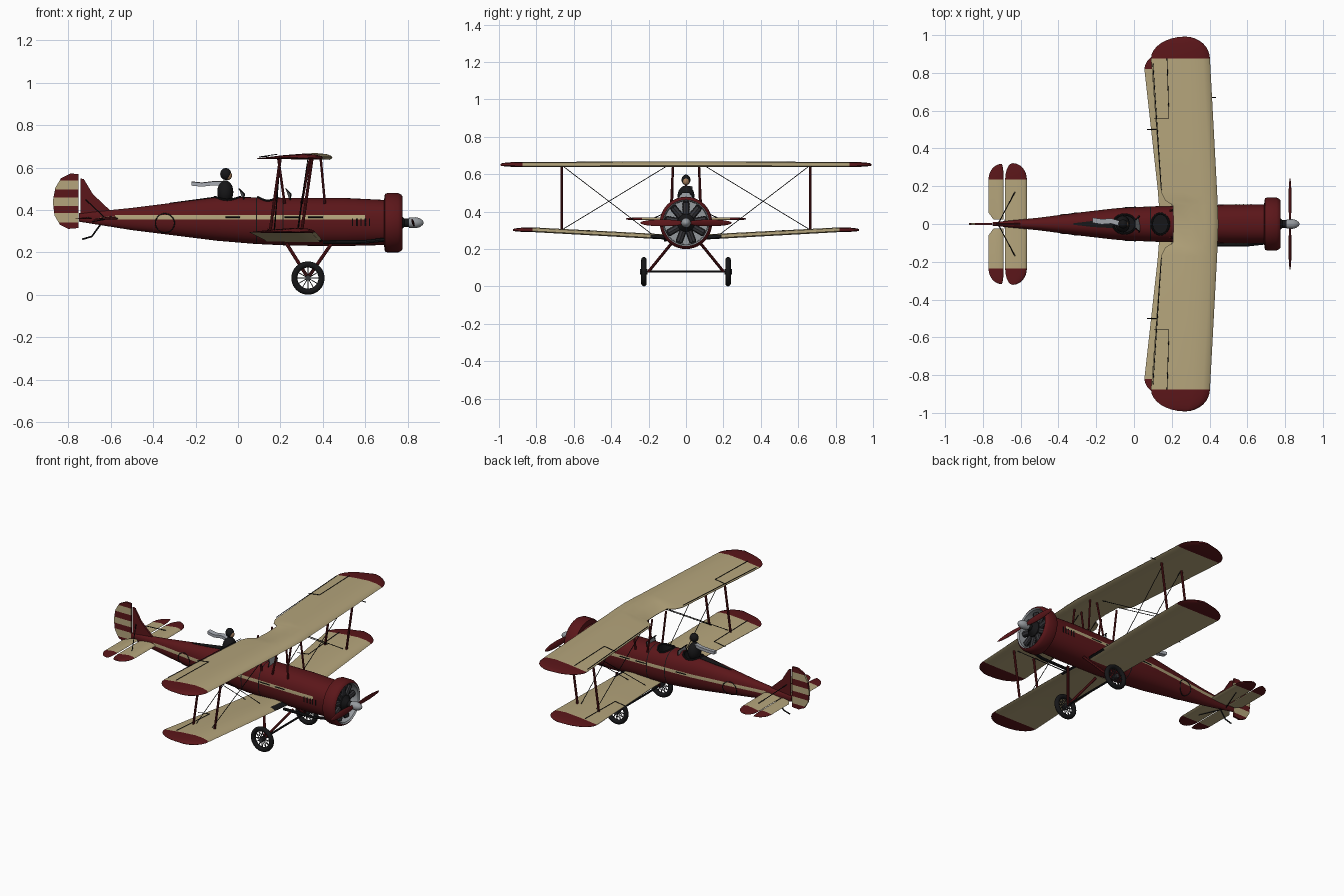
import bpy, bmesh, math
from mathutils import Vector, Matrix

old = bpy.data.objects.get("Cube")
if old:
    bpy.data.objects.remove(old)
made = []


def material(name, *rgb):
    m = bpy.data.materials.new(name)
    m.use_nodes = True
    m.diffuse_color = (*rgb, 1)
    m.node_tree.nodes["Principled BSDF"].inputs["Base Color"].default_value = (*rgb, 1)
    return m


RED = material("dark red", .105, .008, .01)
CREAM = material("cream fabric", .46, .375, .2)
BLACK = material("black", .008, .008, .009)
GREY = material("metal grey", .3, .32, .34)
DARK = material("engine dark grey", .035, .035, .04)
SCARF = material("scarf grey", .38, .4, .44)
SKIN = material("skin tan", .4, .22, .11)


def finish(name, bm, *mats):
    bmesh.ops.recalc_face_normals(bm, faces=bm.faces[:])
    me = bpy.data.meshes.new(name)
    bm.to_mesh(me)
    bm.free()
    for m in mats:
        me.materials.append(m)
    ob = bpy.data.objects.new(name, me)
    bpy.context.collection.objects.link(ob)
    made.append(ob)
    return ob


def loft(rings, caps=True):
    bm = bmesh.new()
    vs = [[bm.verts.new(p) for p in r] for r in rings]
    n = len(vs[0])
    for a, b in zip(vs, vs[1:]):
        for i in range(n):
            bm.faces.new((a[i], a[(i + 1) % n], b[(i + 1) % n], b[i]))
    if caps:
        bm.faces.new(vs[0])
        bm.faces.new(vs[-1])
    return bm


def cut(bm, axis, values):
    for v in values:
        no = Vector((0, 0, 0))
        no[axis] = 1
        bmesh.ops.bisect_plane(bm, geom=bm.verts[:] + bm.edges[:] + bm.faces[:],
                               plane_co=no * v, plane_no=no)


def paint(bm, rule):
    for f in bm.faces:
        f.material_index = rule(f.calc_center_median())


def tubes(name, paths, r, mat, closed=False):
    cu = bpy.data.curves.new(name, "CURVE")
    cu.dimensions = "3D"
    cu.bevel_depth, cu.bevel_resolution, cu.use_fill_caps = r, 2, True
    for path in paths:
        sp = cu.splines.new("POLY")
        sp.points.add(len(path) - 1)
        for p, co in zip(sp.points, path):
            p.co = (*co, 1)
        sp.use_cyclic_u = closed
    cu.materials.append(mat)
    ob = bpy.data.objects.new(name, cu)
    bpy.context.collection.objects.link(ob)
    made.append(ob)


def both(*paths):
    return [[(x, s * y, z) for x, y, z in p] for s in (1, -1) for p in paths]


def lathe(name, profile, *mats, z=.34, rule=None, n=40, caps=True):
    rings = [[(x, r * math.cos(k * math.tau / n), z + r * math.sin(k * math.tau / n))
              for k in range(n)] for x, r in profile]
    bm = loft(rings, caps)
    if rule:
        paint(bm, rule)
    return finish(name, bm, *mats)


def ball(name, loc, size, mat, tilt=0):
    bm = bmesh.new()
    bmesh.ops.create_uvsphere(bm, u_segments=20, v_segments=12, radius=1)
    bm.transform(Matrix.Translation(loc) @ Matrix.Rotation(tilt, 4, "Y") @ Matrix.Diagonal((*size, 1)))
    return finish(name, bm, mat)


def plate(name, outline, thick, *mats, cuts=(), rule=None):
    bm = loft([[(x, s * thick / 2, z) for x, z in outline] for s in (1, -1)])
    cut(bm, 2, cuts)
    if rule:
        paint(bm, rule)
    return finish(name, bm, *mats)


# Fuselage: rounded sections of x, half width, bottom, top
SECTIONS = [(-.75, .009, .345, .385), (-.5, .034, .305, .41), (-.3, .06, .28, .435),
            (-.1, .083, .255, .462), (.08, .093, .24, .46), (.25, .098, .232, .457),
            (.5, .103, .23, .457), (.7, .103, .235, .447)]
POWER = 2.3


def section(x):
    for a, b in zip(SECTIONS, SECTIONS[1:]):
        if x <= b[0]:
            t = (x - a[0]) / (b[0] - a[0])
            return [p + t * (q - p) for p, q in zip(a[1:], b[1:])]
    return SECTIONS[-1][1:]


def drop(f):
    return max(0, 1 - min(1, abs(f)) ** POWER) ** (1 / POWER)


def side_y(x, z):
    w, lo, hi = section(x)
    return w * drop((2 * z - lo - hi) / (hi - lo))


def top_z(x, y):
    w, lo, hi = section(x)
    return (lo + hi) / 2 + (hi - lo) / 2 * drop(y / w)


def ring(x):
    w, lo, hi = section(x)
    out = []
    for k in range(40):
        c, s = math.cos(k * math.tau / 40), math.sin(k * math.tau / 40)
        c, s = [math.copysign(abs(v) ** (2 / POWER), v) for v in (c, s)]
        out.append((x, w * c, (lo + hi) / 2 + (hi - lo) / 2 * s))
    return out


bm = loft([ring(s[0]) for s in SECTIONS])
cut(bm, 2, (.356, .376))
cut(bm, 0, (-.58, .084, .089, .21, .215, .6))
paint(bm, lambda c: 2 if .084 < c.x < .089 or .21 < c.x < .215 else
      int(.356 < c.z < .376 and -.58 < c.x < .6))
fuselage = finish("fuselage", bm, RED, CREAM, BLACK)

# Open cockpits with padded rims
rims = []
for cx, rx, ry in ((-.05, .06, .05), (.14, .045, .055)):
    circle = [(cx + rx * math.cos(k * math.tau / 32), ry * math.sin(k * math.tau / 32)) for k in range(32)]
    rims.append([(x, y, top_z(x, y)) for x, y in circle])
    bm = loft([[(x, y, z) for x, y in circle] for z in (.37, .55)])
    paint(bm, lambda c: 2)
    cutter = finish("cockpit_cutter", bm, RED, CREAM, BLACK)
    made.remove(cutter)
    mod = fuselage.modifiers.new("cockpit", "BOOLEAN")
    mod.operation, mod.object = "DIFFERENCE", cutter
    bpy.context.view_layer.objects.active = fuselage
    bpy.ops.object.modifier_apply(modifier="cockpit")
    bpy.data.objects.remove(cutter)
tubes("cockpit_rims", rims, .006, BLACK, True)
spine = [[(x, y, top_z(x, y) + .002) for y in (-w, 0, w)] + [(x, y, top_z(x, y) - .004) for y in (w, 0, -w)]
         for x, w in ((-.32, .004), (-.22, .016), (-.11, .022))]
finish("rear_deck_strip", loft(spine), BLACK)
tubes("side_roundels", [[(x, s * side_y(x, z), z) for x, z in
      [(-.345 + .045 * math.cos(k * math.tau / 32), .338 + .045 * math.sin(k * math.tau / 32)) for k in range(32)]]
      for s in (1, -1)], .0025, BLACK, True)
tubes("louvres", both(*[[(x, side_y(x, z), z) for z in (.325, .36)] for x in (.54, .56, .58, .6, .62)]), .003, BLACK)
tubes("stripe_marks", both(*[[(x, side_y(x, .366), .366) for x in (a, a + .07)] for a in (-.06, .22, .33)]), .003, BLACK)
tubes("exhaust_pipe", [[(.69, -.1, .26), (.6, -.11, .25), (.4, -.11, .248)]], .009, BLACK)

# Cowling, engine and propeller
lathe("cowling", [(.688, .1), (.693, .136), (.705, .14), (.755, .14), (.77, .133), (.776, .124),
      (.768, .117), (.705, .115)], RED, GREY, caps=False,
      rule=lambda c: int(math.hypot(c.y, c.z - .34) < .122 and c.x > .7))
lathe("firewall", [(.7, .118), (.708, .118)], GREY)
spokes = [(math.cos(k * math.tau / 9 + math.pi / 2), math.sin(k * math.tau / 9 + math.pi / 2)) for k in range(9)]
tubes("engine_cylinders", [[(.738, r * c, .34 + r * s) for r in (.03, .108)] for c, s in spokes], .019, DARK)
tubes("cylinder_fins", [[(.738 + o, r * c, .34 + r * s) for o in (-.004, .004)]
      for c, s in spokes for r in (.07, .085, .1)], .021, BLACK)
lathe("crankcase", [(.705, .05), (.76, .047), (.775, .03), (.785, .02), (.83, .02)], BLACK)
lathe("spinner", [(.808, .024), (.84, .026), (.86, .02), (.872, .01), (.876, .003)], GREY)
for s in (1, -1):
    ball("propeller_blade", (.826, s * .125, .34), (.006, .12, .019), RED, s * .3)

# Wings and tailplane: foil sections lofted along the span
FOIL = [(0, .2), (.03, .55), (.12, .85), (.3, 1), (.6, .72), (1, .15), (1, .05), (.6, 0), (.3, -.05), (.05, -.05)]


def foil(y, le, te, z, t):
    return [(le + (te - le) * f, y, z + t * h) for f, h in FOIL]


def rounded(y0, y1, le, te, z, t, tip=.5):
    mid = le + (te - le) * tip
    out = []
    for k in range(9):
        a = k / 8 * 1.54
        c = math.cos(a)
        out.append((y0 + (y1 - y0) * math.sin(a), mid + (le - mid) * c, mid + (te - mid) * c,
                    z + t * .3 * (1 - c), t * (.25 + .75 * c)))
    return out


def wing(name, stations, mats, rule, mirror=True):
    for s in (1, -1) if mirror else (1,):
        bm = loft([foil(s * y, *rest) for y, *rest in stations])
        paint(bm, rule)
        finish(name, bm, *mats)


half = [(.1, .443, .205, .64, .028), (.125, .442, .165, .64, .028), (.17, .44, .143, .64, .028)]
half += rounded(.875, .992, .402, .09, .64, .026, .42)
full = [(-y, *r) for y, *r in reversed(half)] + [(0, .447, .21, .64, .028)] + half
wing("upper_wing", full, (CREAM, RED), lambda c: int(abs(c.y) > .875), False)
lower = [(.06, .4, .135, .25, .026), (.19, .394, .125, .257, .026)] + rounded(.82, .925, .365, .055, .292, .024, .42)
wing("lower_wing", lower, (CREAM, RED, BLACK),
     lambda c: 1 if c.y ** 2 > .6724 else 2 * int(abs(c.y) < .19 and c.x > .365))
tip = rounded(.235, .322, -.567, -.682, .355, .014, .65)
wing("stabiliser", [(0, -.565, -.682, .355, .016)] + tip, (CREAM, RED), lambda c: int(abs(c.y) > .235))
tip = rounded(.235, .318, -.69, -.77, .357, .009, .15)
wing("elevator", [(.025, -.69, -.745, .357, .009), (.06, -.69, -.77, .357, .009)] + tip,
     (CREAM, RED), lambda c: int(abs(c.y) > .235))

# Control surface seams
tubes("aileron_seams", both([(.105, .56, .651), (.185, .56, .663), (.175, .875, .663)],
      [(.145, .18, .654), (.1, .85, .65)], [(.07, .5, .285), (.15, .5, .298), (.14, .82, .312)]), .002, BLACK)

# Fin and striped rudder
plate("fin", [(-.743, .37), (-.743, .55), (-.727, .545), (-.685, .475), (-.6, .395), (-.6, .37)], .012, RED)
STRIPES = (.34, .385, .42, .458, .497, .54)
plate("rudder", [(-.752, .57), (-.79, .572), (-.835, .55), (-.862, .505), (-.874, .44), (-.866, .375),
      (-.84, .33), (-.8, .311), (-.752, .315)], .012, RED, CREAM, cuts=STRIPES,
      rule=lambda c: sum(c.z > s for s in STRIPES) % 2)
tubes("tail_skid", [[(-.65, 0, .33), (-.69, 0, .275), (-.735, 0, .262)]], .004, BLACK)
tubes("tail_wires", both([(-.72, 0, .45), (-.63, .17, .366)], [(-.69, 0, .345), (-.63, .17, .355)]), .0025, BLACK)

# Struts and bracing
tubes("interplane_struts", both([(.15, .665, .29), (.2, .665, .645)], [(.3, .665, .295), (.35, .665, .645)]), .007, RED)
tubes("cabane_struts", both([(.22, .075, .43), (.19, .07, .645)], [(.3, .08, .43), (.34, .07, .645)],
      [(.41, .08, .43), (.39, .07, .645)]), .006, RED)
tubes("bracing_wires", both([(.33, .1, .645), (.28, .66, .305)], [(.28, .17, .27), (.33, .66, .645)],
      [(.2, .1, .645), (.17, .66, .305)], [(.17, .17, .27), (.2, .66, .645)]), .002, BLACK)
tubes("pitot_tube", [[(.35, .67, .645), (.435, .67, .64)]], .003, BLACK)

# Landing gear
tubes("gear_legs", both([(.23, .07, .24), (.33, .2, .08)], [(.44, .07, .24), (.33, .2, .08)]), .008, RED)
tubes("axle", [[(.33, -.24, .08), (.33, .24, .08)]], .006, BLACK)
for s in (1, -1):
    bpy.ops.mesh.primitive_torus_add(location=(.33, s * .225, .079), rotation=(math.pi / 2, 0, 0),
                                     major_radius=.064, minor_radius=.0145, major_segments=40, minor_segments=12)
    tyre = bpy.context.object
    tyre.name = "tyre"
    tyre.data.materials.append(BLACK)
    made.append(tyre)
tubes("wheel_spokes", both(*[[(.33, .225 + o, .079), (.33 + .055 * math.cos(k * math.pi / 6), .225,
      .079 + .055 * math.sin(k * math.pi / 6))] for k in range(12) for o in (-.012, .012)]), .002, DARK)
tubes("wheel_hubs", both([(.33, .205, .079), (.33, .245, .079)]), .014, DARK)

# Pilot and windscreens
ball("pilot_body", (-.06, 0, .485), (.038, .045, .055), BLACK)
ball("pilot_helmet", (-.058, 0, .57), (.026, .024, .028), BLACK)
ball("pilot_face", (-.046, 0, .563), (.018, .017, .021), SKIN)
wave = [(-.22, .02, .527), (-.17, .012, .522), (-.12, .016, .528), (-.07, 0, .528)]
finish("scarf", loft([[(x, y + a, z + b) for a, b in ((.014, .008), (.014, -.01), (-.014, -.012), (-.014, .006))]
       for x, y, z in wave]), SCARF)
for x in (.015, .235):
    edge = [(x + .01, -.045, .44), (x + .015, -.04, .475), (x - .01, -.02, .5),
            (x - .01, .02, .5), (x + .015, .04, .475), (x + .01, .045, .44)]
    finish("windscreen", loft([[(a + o, y, z) for a, y, z in edge] for o in (0, .003)]), GREY)
    tubes("windscreen_frame", [edge], .003, BLACK)

# Turn tubes into meshes and shade smoothly with sharp edges kept
bpy.ops.object.select_all(action="DESELECT")
for ob in made:
    ob.select_set(True)
bpy.context.view_layer.objects.active = next(o for o in made if o.type == "CURVE")
bpy.ops.object.convert(target="MESH")
bpy.ops.object.shade_smooth_by_angle(angle=math.radians(35))
